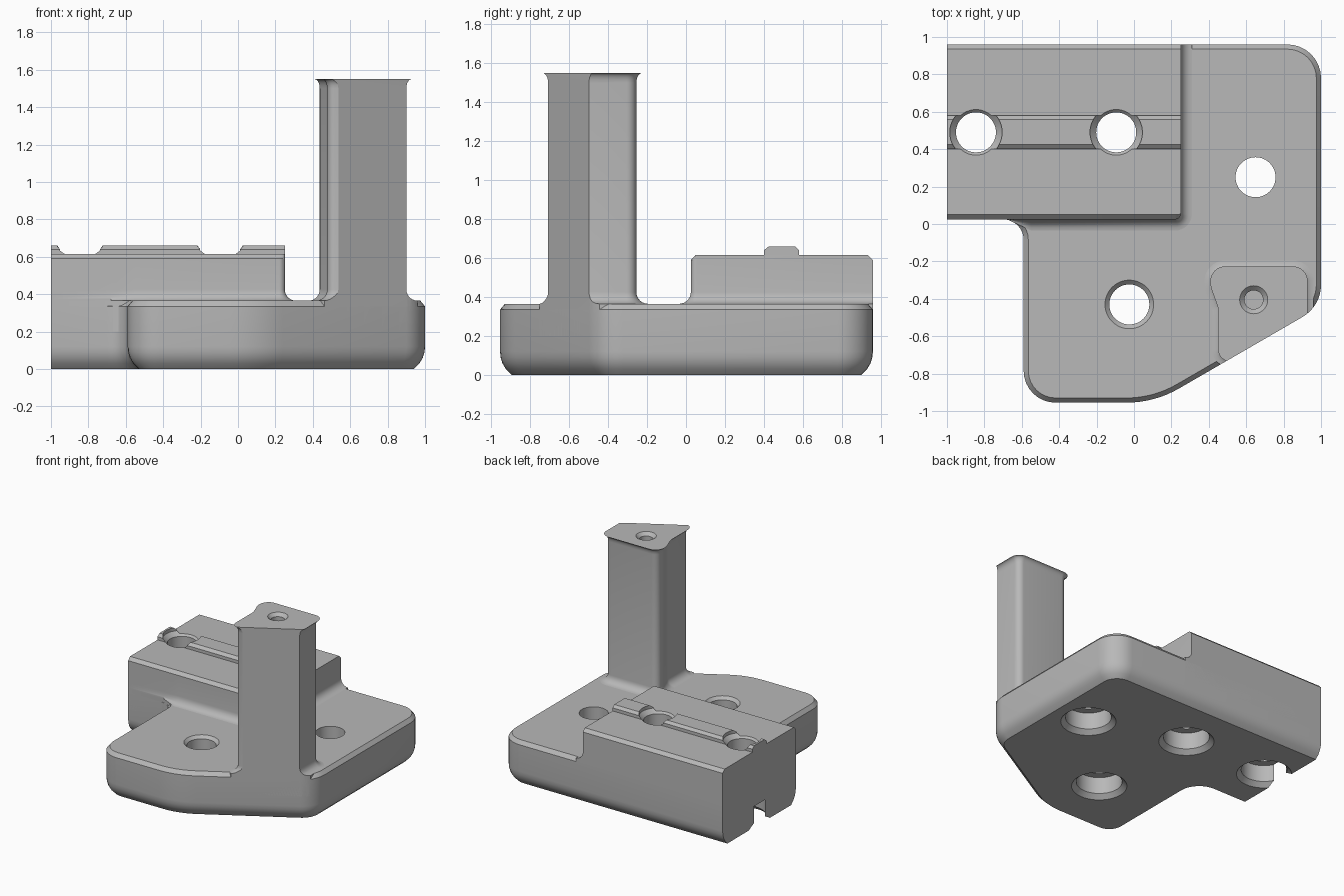
import bpy, bmesh, math
from mathutils import Vector

old = bpy.data.objects.get("Cube")
if old:
    bpy.data.objects.remove(old, do_unlink=True)

GREY = (0.48, 0.48, 0.48, 1)
grey = bpy.data.materials.new("plain grey")
grey.use_nodes = True
grey.diffuse_color = GREY
grey.node_tree.nodes["Principled BSDF"].inputs["Base Color"].default_value = GREY


def rounded(corners, steps=8):
    """Counter-clockwise outline whose corners (x, y, radius) become arcs."""
    out = []
    for i, (x, y, r) in enumerate(corners):
        p = Vector((x, y))
        a = (p - Vector(corners[i - 1][:2])).normalized()
        b = (Vector(corners[(i + 1) % len(corners)][:2]) - p).normalized()
        turn = math.atan2(a.x * b.y - a.y * b.x, a.dot(b))
        if not r:
            out.append(p)
            continue
        side = 1 if turn > 0 else -1
        start = p - a * r * math.tan(abs(turn) / 2)
        normal = Vector((-a.y, a.x)) * side
        for k in range(steps + 1):
            ang = abs(turn) * k / steps
            out.append(start + normal * r * (1 - math.cos(ang)) + a * r * math.sin(ang))
    return out


def inset(outline, d):
    """Move every outline point inward by d along its mitre."""
    out = []
    for i, p in enumerate(outline):
        a = (p - outline[i - 1]).normalized()
        b = (outline[(i + 1) % len(outline)] - p).normalized()
        na, nb = Vector((-a.y, a.x)), Vector((-b.y, b.x))
        out.append(p + (na + nb) * d / (1 + na.dot(nb)))
    return out


def make(name, rings):
    """Skin closed rings of 3D points and cap both ends."""
    bm = bmesh.new()
    loops = [[bm.verts.new(c) for c in ring] for ring in rings]
    n = len(loops[0])
    for lo, hi in zip(loops, loops[1:]):
        for i in range(n):
            j = (i + 1) % n
            bm.faces.new((lo[i], lo[j], hi[j], hi[i]))
    bm.faces.new(loops[0][::-1])
    bm.faces.new(loops[-1])
    bmesh.ops.recalc_face_normals(bm, faces=bm.faces)
    mesh = bpy.data.meshes.new(name)
    bm.to_mesh(mesh)
    bm.free()
    mesh.materials.append(grey)
    obj = bpy.data.objects.new(name, mesh)
    bpy.context.collection.objects.link(obj)
    return obj


def loft(name, outline, levels, limit=lambda old, new, d: new):
    """Stack the outline at (z, inset) levels; limit may hold points back."""
    rings = []
    for z, d in levels:
        pts = [limit(p, q, d) for p, q in zip(outline, inset(outline, d))]
        rings.append([(q.x, q.y, z) for q in pts])
    return make(name, rings)


def lathe(name, x, y, profile, n=48):
    """Turned cutter from (radius, z) pairs."""
    return make(name, [[(x + r * math.cos(math.tau * k / n),
                         y + r * math.sin(math.tau * k / n), z) for k in range(n)]
                       for r, z in profile])


def boolean(obj, tool, operation="DIFFERENCE"):
    bpy.context.view_layer.objects.active = obj
    mod = obj.modifiers.new("cut", "BOOLEAN")
    mod.operation, mod.solver, mod.object = operation, "EXACT", tool
    bpy.ops.object.modifier_apply(modifier=mod.name)


PLATE_TOP, BLOCK_TOP, COLUMN_TOP, FILLET = 0.365, 0.615, 1.55, 0.06
END, BACK, STEP = -1.0, 0.96, 0.025

# Concave fillet rising from the plate, shared by block and column
foot = [(0.2, -FILLET)] + [
    (PLATE_TOP + FILLET * (1 - math.cos(t)), -FILLET * (1 - math.sin(t)))
    for t in (math.radians(15 * k) for k in range(7))]

# Base plate: flat cut end, soft lower edge, chamfered upper edge
plate_outline = rounded([
    (END, STEP, 0), (-0.59, STEP, 0.11), (-0.59, -0.955, 0.17), (0.11, -0.955, 0.56),
    (1, -0.44, 0.2), (1, BACK, 0.18), (END, BACK, 0)])


def hold_end(old, new, d):
    return Vector((END, new.y)) if old.x < END + 0.001 else new


base_plate = loft("base_plate", plate_outline, [
    (0, 0.06), (0.03, 0.03), (0.06, 0.012), (0.09, 0.003), (0.12, 0),
    (0.335, 0), (PLATE_TOP, 0.025)], hold_end)

# Raised block with its fillet held inside the plate
block_outline = rounded([
    (END, STEP, 0), (-0.68, STEP, 0), (-0.55, STEP, 0), (0.25, STEP, 0.03),
    (0.25, BACK, 0), (END, BACK, 0)])


def hold_block(old, new, d):
    x = old.x if d > 0 or old.x < -0.5 else new.x
    y = max(new.y, STEP) if old.x < -0.65 else new.y
    return Vector((x, min(y, BACK)))


raised_block = loft("raised_block", block_outline,
                    foot + [(0.59, 0), (BLOCK_TOP, 0.025)], hold_block)

# Ridge along the block
section = [(0.4, 0.5), (0.58, 0.5), (0.58, 0.64), (0.56, 0.66), (0.425, 0.66), (0.4, 0.64)]
ridge = make("ridge", [[(x, y, z) for y, z in section] for x in (END, 0.25)])

# Column: filleted foot, flared head, trimmed flush with the plate's slanted side
column_outline = rounded([
    (0.437, -0.255, 0.05), (0.437, -0.33, 0.1), (0.477, -0.44, 0.1),
    (0.477, -0.708, 0.04), (0.9, -0.708, 0), (0.9, -0.255, 0.05)])
flare = [(COLUMN_TOP - 0.05 + 0.05 * math.sin(t), -0.028 * (1 - math.cos(t)))
         for t in (math.radians(18 * k) for k in range(6))]
column = loft("column", column_outline, foot + flare)
trim = loft("trim", plate_outline, [(-0.1, 0), (2, 0)])
boolean(column, trim, "INTERSECT")

# Bolt holes: wide counterbore below, small bore above
counterbore = [(0.215, -0.01), (0.17, 0.035), (0.17, 0.17), (0.107, 0.17)]
low_chamfer = [(0.107, 0.342), (0.14, 0.375)]
high_chamfer = [(0.107, 0.6), (0.14, 0.633), (0.14, 0.8)]
cutters = [trim]
for x, y, top in ((-0.845, 0.49, high_chamfer), (-0.095, 0.49, high_chamfer),
                  (-0.025, -0.43, low_chamfer), (0.65, 0.25, [(0.107, 0.5)])):
    hole = lathe("hole", x, y, counterbore + top)
    cutters.append(hole)
    boolean(base_plate, hole)
    if top is high_chamfer:
        boolean(raised_block, hole)
        boolean(ridge, hole)

# Blind screw hole in the column head
screw = lathe("screw_hole", 0.64, -0.405,
              [(0.05, COLUMN_TOP - 0.08), (0.05, COLUMN_TOP - 0.025), (0.085, COLUMN_TOP + 0.01)])
cutters.append(screw)
boolean(column, screw)

for tool in cutters:
    bpy.data.objects.remove(tool, do_unlink=True)

# Smooth curved walls, keep edges crisp
bpy.ops.object.select_all(action="DESELECT")
for part in (base_plate, raised_block, ridge, column):
    part.select_set(True)
bpy.context.view_layer.objects.active = base_plate
bpy.ops.object.shade_smooth_by_angle(angle=math.radians(30))
